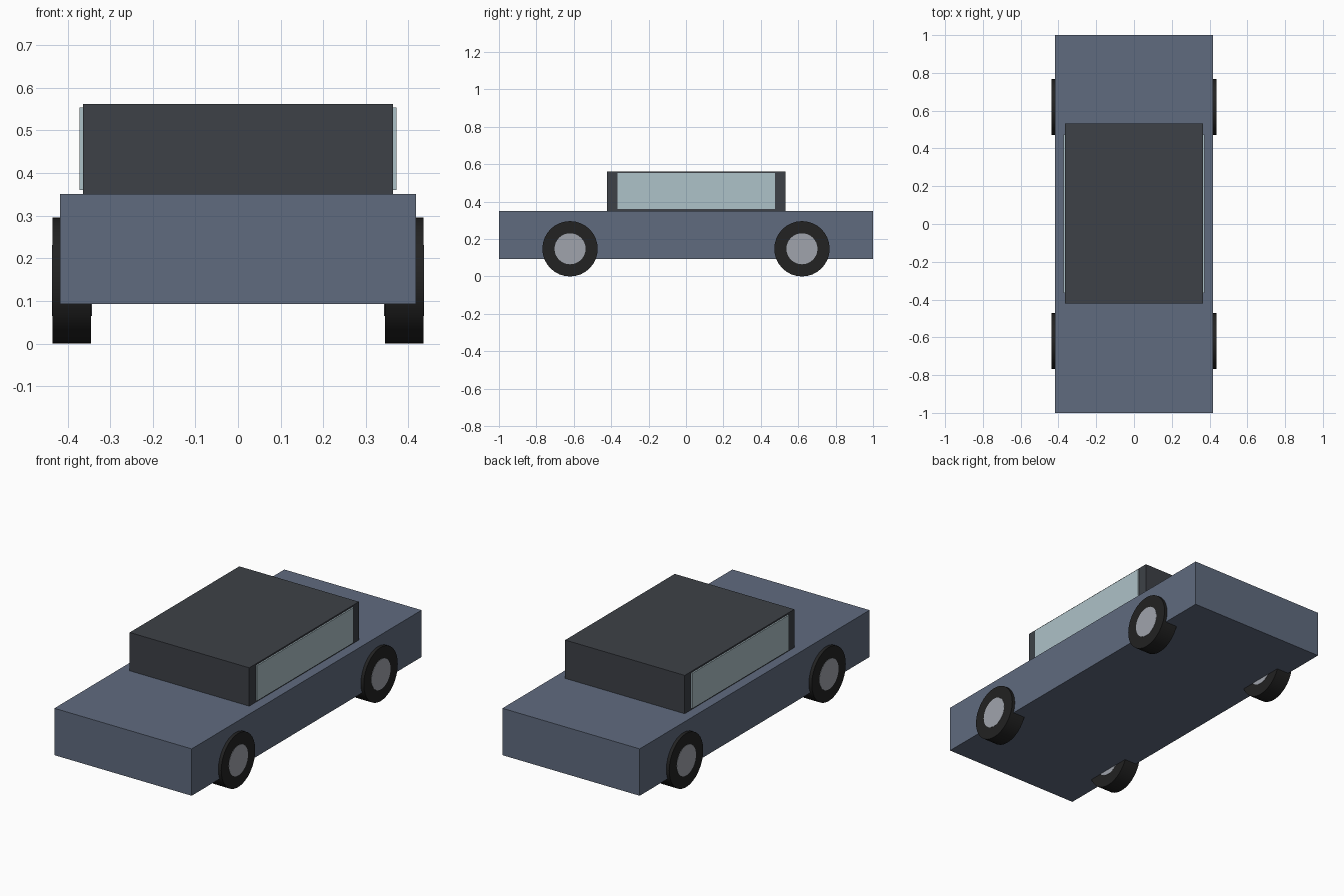
import bpy
import math

cube = bpy.data.objects.get("Cube")
if cube:
    bpy.data.objects.remove(cube, do_unlink=True)


def material(name, color):
    mat = bpy.data.materials.new(name)
    mat.use_nodes = True
    mat.diffuse_color = (*color, 1)
    mat.node_tree.nodes["Principled BSDF"].inputs["Base Color"].default_value = (*color, 1)
    return mat


slate_blue = material("slate blue paint", (0.117, 0.147, 0.212))
charcoal = material("charcoal roof", (0.047, 0.053, 0.063))
glass = material("pale glass", (0.423, 0.539, 0.578))
rubber = material("black rubber", (0.016, 0.016, 0.016))
metal = material("grey metal", (0.352, 0.371, 0.413))


def box(name, low, high, mat):
    """Box spanning two opposite corners."""
    center = [(a + b) / 2 for a, b in zip(low, high)]
    bpy.ops.mesh.primitive_cube_add(size=1, location=center)
    obj = bpy.context.object
    obj.name = name
    obj.scale = [b - a for a, b in zip(low, high)]
    bpy.ops.object.transform_apply(location=False, rotation=False, scale=True)
    obj.data.materials.append(mat)
    return obj


def disc(name, center, radius, width, mat):
    """Cylinder whose axle runs along x."""
    bpy.ops.mesh.primitive_cylinder_add(
        vertices=32, radius=radius, depth=width, location=center,
        rotation=(0, math.pi / 2, 0))
    obj = bpy.context.object
    obj.name = name
    obj.data.materials.append(mat)
    bpy.ops.object.shade_smooth_by_angle(angle=math.radians(30))
    return obj


# Body and cabin
box("body", (-0.418, -1, 0.093), (0.418, 1, 0.351), slate_blue)
box("cabin", (-0.364, -0.422, 0.351), (0.364, 0.531, 0.562), charcoal)

for side, sign in (("left", 1), ("right", -1)):
    # Side window plate, slightly proud of the cabin
    inner, outer = sorted((sign * 0.363, sign * 0.372))
    box(side + "_window", (inner, -0.365, 0.36), (outer, 0.475, 0.554), glass)

    # Wheels with hubs showing on both faces
    for end, y in (("front", -0.62), ("rear", 0.62)):
        center = (sign * 0.39, y, 0.148)
        disc(f"{end}_{side}_tyre", center, 0.148, 0.091, rubber)
        disc(f"{end}_{side}_hub", center, 0.083, 0.094, metal)
